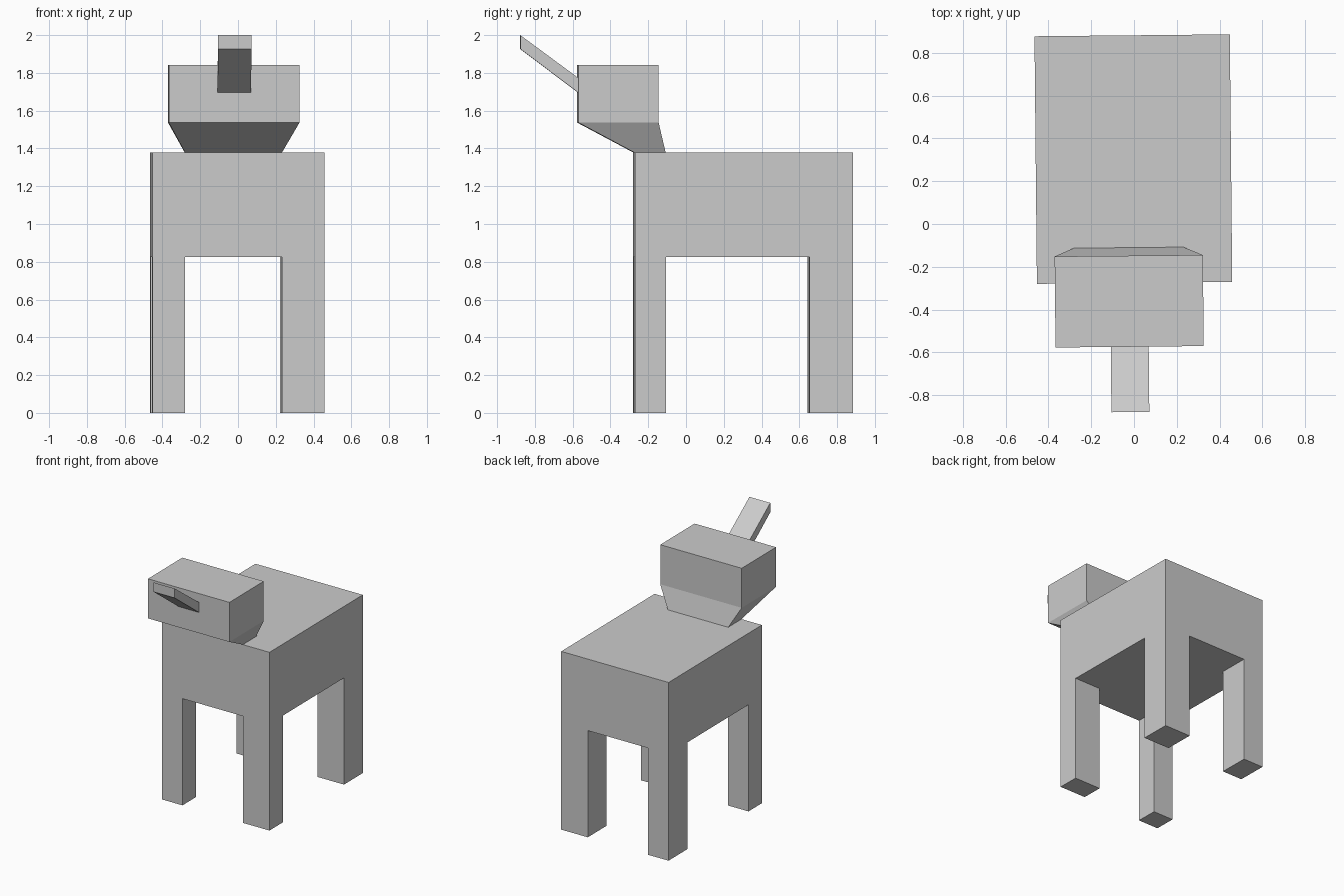
import bpy, bmesh
from mathutils import Vector

if "Cube" in bpy.data.objects:
    bpy.data.objects.remove(bpy.data.objects["Cube"])

# Plan lines: outer body edges and the inner edges of legs / neck
XS = [-0.456, -0.283, 0.23, 0.456]
YS = [-0.275, -0.11, 0.649, 0.881]
BELLY, BACK = 0.825, 1.378

bm = bmesh.new()


def nearest_face(point):
    return min(bm.faces, key=lambda f: (f.calc_center_median() - Vector(point)).length)


def pull(face, x, y, z):
    """Extrude a face and fit its new end to the given (low, high) ranges."""
    end = bmesh.ops.extrude_discrete_faces(bm, faces=[face])["faces"][0]
    centre = end.calc_center_median()
    for v in end.verts:
        v.co = [r[0] if v.co[i] < centre[i] else r[1] for i, r in enumerate((x, y, z))]
    return end


# Body: 3 x 3 plan raised into a block
bmesh.ops.create_grid(bm, x_segments=3, y_segments=3, size=1.5)
for v in bm.verts:
    v.co = (XS[round(v.co.x + 1.5)], YS[round(v.co.y + 1.5)], BELLY)
raised = bmesh.ops.extrude_face_region(bm, geom=bm.faces[:], use_keep_orig=True)["geom"]
for v in raised:
    if isinstance(v, bmesh.types.BMVert):
        v.co.z = BACK
bmesh.ops.recalc_face_normals(bm, faces=bm.faces[:])

# Legs: the four corner cells pulled down to the floor
for i in (0, 2):
    for j in (0, 2):
        x, y = XS[i:i + 2], YS[j:j + 2]
        pull(nearest_face((sum(x) / 2, sum(y) / 2, BELLY)), x, y, (0, 0))

# Neck flaring out of the front middle cell, then the head block
hx, hy = (-0.372, 0.32), (-0.573, -0.148)
cell = nearest_face((sum(XS[1:3]) / 2, sum(YS[0:2]) / 2, BACK))
neck = pull(cell, hx, hy, (1.537, 1.537))
pull(neck, hx, hy, (1.843, 1.843))

# Horn: inset on the head's front face, pulled forward and up
nx = (-0.114, 0.063)
root = pull(nearest_face((sum(hx) / 2, hy[0], 1.69)), nx, (hy[0], hy[0]), (1.697, 1.775))
pull(root, nx, (-0.878, -0.878), (1.927, 2.0))

bmesh.ops.recalc_face_normals(bm, faces=bm.faces[:])
mesh = bpy.data.meshes.new("horned_animal")
bm.to_mesh(mesh)
bm.free()
animal = bpy.data.objects.new("horned_animal", mesh)
animal.rotation_euler.z = 0.0098
bpy.context.collection.objects.link(animal)
